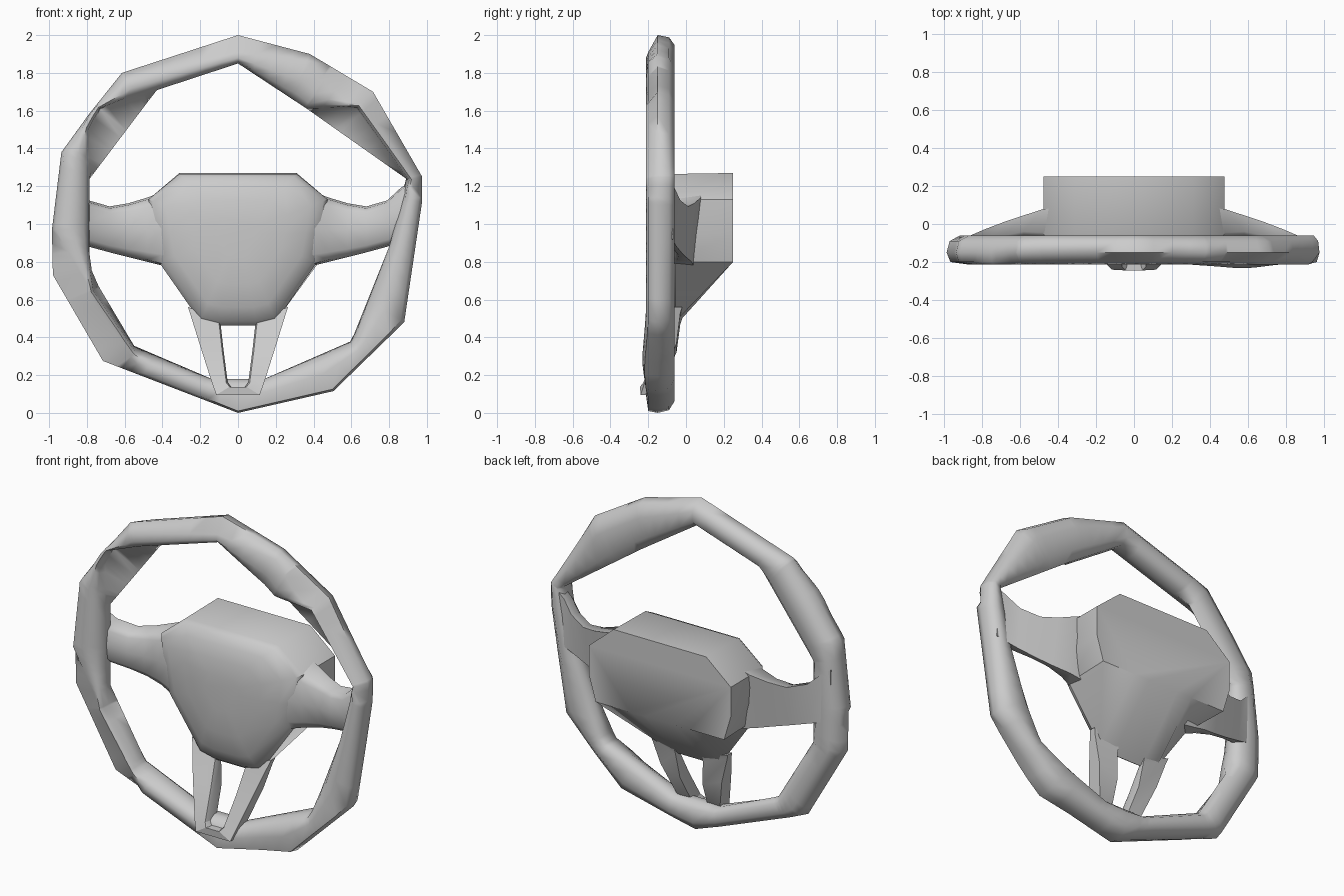
import bpy, bmesh, math
from mathutils import Vector

if "Cube" in bpy.data.objects:
    bpy.data.objects.remove(bpy.data.objects["Cube"])


def loft(name, rings, closed=False, smooth=35):
    """Skin equal-length vertex rings; cap the ends unless the loft closes on itself."""
    bm = bmesh.new()
    vr = [[bm.verts.new(p) for p in r] for r in rings]
    n = len(vr[0])
    pairs = list(zip(vr, vr[1:])) + ([(vr[-1], vr[0])] if closed else [])
    for a, b in pairs:
        for i in range(n):
            j = (i + 1) % n
            bm.faces.new((a[i], a[j], b[j], b[i]))
    if not closed:
        bm.faces.new(vr[0])
        bm.faces.new(vr[-1])
    bmesh.ops.recalc_face_normals(bm, faces=bm.faces)
    me = bpy.data.meshes.new(name)
    bm.to_mesh(me)
    bm.free()
    ob = bpy.data.objects.new(name, me)
    bpy.context.collection.objects.link(ob)
    bpy.ops.object.select_all(action='DESELECT')
    ob.select_set(True)
    bpy.context.view_layer.objects.active = ob
    bpy.ops.object.shade_smooth_by_angle(angle=math.radians(smooth))
    return ob


# Rim: facetted outlines, seen from the front, measured from centre (0, 1)
outer = [(0, 2), (.38, 1.9), (.715, 1.7), (.975, 1.25), (.975, 1.12), (.88, .48),
         (.505, .115), (0, 0), (-.715, .275), (-.98, .73), (-.985, .97),
         (-.935, 1.38), (-.79, 1.58), (-.615, 1.8)]
ridge = [(0, 1.91), (.39, 1.86), (.96, 1.14), (.86, .48), (.5, .125), (0, .01),
         (-.5, .21), (-.62, .37), (-.965, .97), (-.92, 1.38), (-.775, 1.575), (-.6, 1.76)]
inner_front = [(0, 1.85), (.365, 1.61), (.62, 1.62), (.9, 1.23), (.8, .88), (.62, .41),
               (.6, .37), (.14, .18), (-.14, .18), (-.54, .33), (-.76, .65),
               (-.79, .87), (-.785, 1.5), (-.73, 1.61)]
inner_back = [(0, 1.85), (.365, 1.61), (.89, 1.24), (.8, .88), (.6, .38), (.14, .18),
              (-.14, .18), (-.55, .355), (-.785, .75), (-.785, 1.24), (-.43, 1.71)]


def angle(p):
    return math.atan2(p[1] - 1, p[0]) % math.tau


def radius(poly, a):
    """Distance from the wheel centre to a polygon along angle a."""
    d = Vector((math.cos(a), math.sin(a)))
    for p, q in zip(poly, poly[1:] + poly[:1]):
        p, q = Vector((p[0], p[1] - 1)), Vector((q[0], q[1] - 1))
        e = q - p
        den = d.cross(e)
        if abs(den) < 1e-9:
            continue
        t, u = p.cross(e) / den, p.cross(d) / den
        if t > 0 and -1e-6 <= u <= 1 + 1e-6:
            return t
    return 1


angles = []
for a in ([angle(p) for p in outer + inner_front + inner_back + ridge]
          + [math.radians(k * 6) for k in range(60)]):
    if all(abs(a - b) > .012 for b in angles):
        angles.append(a)
angles.sort()

# Cross-section: (fraction from inner to limit, y, inner outline, outer limit)
section = [(1, -.15, 0, 0), (1, -.2, 0, 1), (.5, -.212, 0, 1), (.16, -.192, 0, 1),
           (0, -.15, 0, 1), (0, -.1, 1, 0), (.2, -.063, 1, 0), (.65, -.06, 1, 0),
           (.92, -.09, 1, 0)]
rings = []
for a in angles:
    ro, rr = radius(outer, a), radius(ridge, a)
    ri = (radius(inner_front, a), radius(inner_back, a))
    limit = (ro, min(max(rr, ri[0] + .04), ro - .005))
    bump = .022 * max(0, 1 - abs(a - angle((.58, .27))) / .35)
    ring = []
    for t, y, k, m in section:
        r = ri[k] + t * (limit[m] - ri[k])
        ring.append((r * math.cos(a), y - (bump if y < -.18 else 0), 1 + r * math.sin(a)))
    rings.append(ring)
loft("rim", rings, closed=True, smooth=65)


# Hub: flat back plate lofted to a longer front outline and a domed face
def both_sides(half):
    return half + [(-x, z) for x, z in reversed(half)]


back = both_sides([(.31, 1.27), (.475, 1.13), (.475, .95), (.43, .8), (.2, .8), (.1, .8)])
front = both_sides([(.31, 1.265), (.475, 1.13), (.45, .95), (.42, .8), (.2, .485), (.1, .462)])


def hub_ring(y, s):
    return [(x * s, y, .95 + (z - .95) * s) for x, z in front]


loft("hub", [[(x, .25, z) for x, z in back],
             hub_ring(-.055, 1), hub_ring(-.09, .95), hub_ring(-.125, .8),
             hub_ring(-.15, .55), hub_ring(-.16, .25)], smooth=45)

# Side spokes: x, top z, bottom z, front y, back y at top, back y at bottom
stations = [(.30, 1.2, .76, -.115, .09, .05), (.40, 1.17, .78, -.1, .085, .04),
            (.48, 1.14, .80, -.075, .078, .03), (.58, 1.11, .825, -.07, .045, .0),
            (.68, 1.093, .85, -.09, .012, -.025), (.79, 1.125, .88, -.13, -.03, -.05),
            (.86, 1.19, .90, -.16, -.06, -.062), (.92, 1.23, .92, -.17, -.07, -.07)]
for side, label in ((1, "right"), (-1, "left")):
    rings = []
    for x, zt, zb, yf, yt, yb in stations:
        h = zt - zb
        rings.append([(side * x, y, z) for y, z in (
            (yt, zt), (yf + .03, zt - .01), (yf + .005, zt - .15 * h), (yf - .005, zt - .5 * h),
            (yf + .005, zb + .15 * h), (yf + .03, zb + .01), (yb, zb))])
    loft("spoke_" + label, rings, smooth=50)

# Lower fork: a U-shaped frame leaning forward onto the rim
# (outer x, outer z, inner x, inner z, front y, back y)
half = [(.265, .56, .10, .50, -.062, -.02), (.255, .53, .10, .47, -.073, -.03),
        (.205, .37, .083, .32, -.14, -.05), (.135, .15, .062, .16, -.222, -.13),
        (.115, .095, .045, .138, -.24, -.16)]


def fork_ring(s, xo, zo, xi, zi, yf, yb):
    return [(s * xo, yf, zo), (s * xi, yf - .004, zi), (s * (xi - .008), yf + .02, zi),
            (s * (xi - .008), yb, zi), (s * xo, yb, zo)]


loft("lower_fork", [fork_ring(1, *h) for h in half]
     + [fork_ring(-1, *h) for h in reversed(half)], smooth=25)
